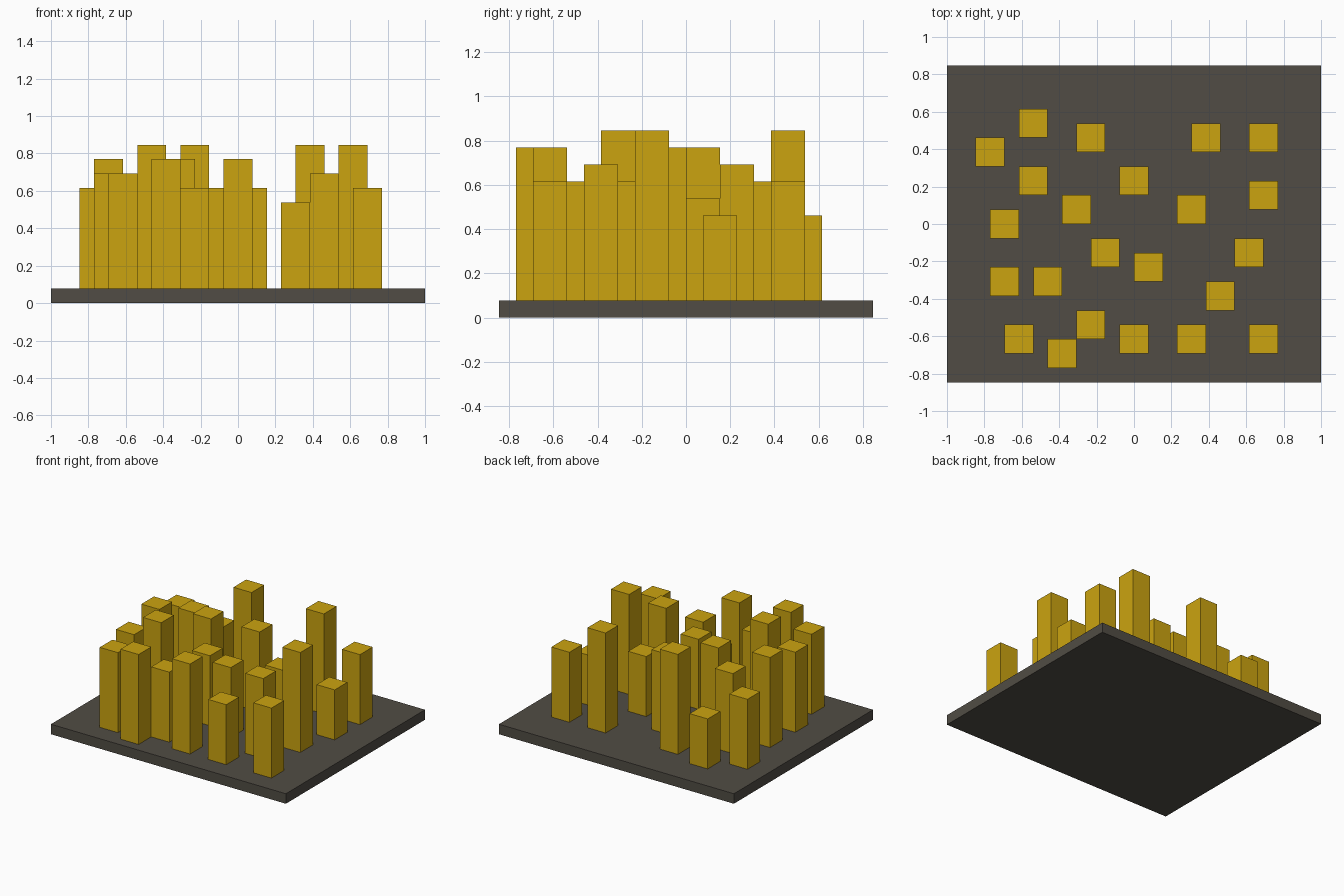
import bpy

if "Cube" in bpy.data.objects:
    bpy.data.objects.remove(bpy.data.objects["Cube"])

U = 1 / 13  # grid module: the base is 26 x 22 modules


def material(name, rgb):
    m = bpy.data.materials.new(name)
    m.diffuse_color = (*rgb, 1)
    m.use_nodes = True
    m.node_tree.nodes["Principled BSDF"].inputs["Base Color"].default_value = m.diffuse_color
    return m


def box(name, cx, cy, z0, z1, sx, sy, mat):
    """Box in grid modules, standing from z0 to z1."""
    bpy.ops.mesh.primitive_cube_add(size=1, location=(cx * U, cy * U, (z0 + z1) / 2 * U))
    ob = bpy.context.object
    ob.name = name
    ob.scale = (sx * U, sy * U, (z1 - z0) * U)
    bpy.ops.object.transform_apply(location=False, rotation=False, scale=True)
    ob.data.materials.append(mat)
    return ob


yellow = material("mustard yellow", (0.60, 0.37, 0.005))
grey = material("dark warm grey", (0.082, 0.073, 0.058))

# Base plate
box("base_plate", 0, 0, 0, 1, 26, 22, grey)

# Square posts: (x, y, top height) in modules, from back to front
posts = [
    (-7, 7, 6), (-3, 6, 11), (5, 6, 11), (9, 6, 8), (-10, 5, 8),
    (-7, 3, 9), (0, 3, 9), (9, 2, 6), (-4, 1, 10), (4, 1, 7),
    (-9, 0, 10), (-2, -2, 8), (8, -2, 11), (1, -3, 8),
    (-9, -4, 9), (-6, -4, 11), (6, -5, 9), (-3, -7, 8),
    (-8, -8, 9), (0, -8, 10), (4, -8, 7), (9, -8, 8), (-5, -9, 10),
]
for i, (x, y, top) in enumerate(posts, 1):
    box(f"post_{i:02d}", x, y, 1, top, 2, 2, yellow)
